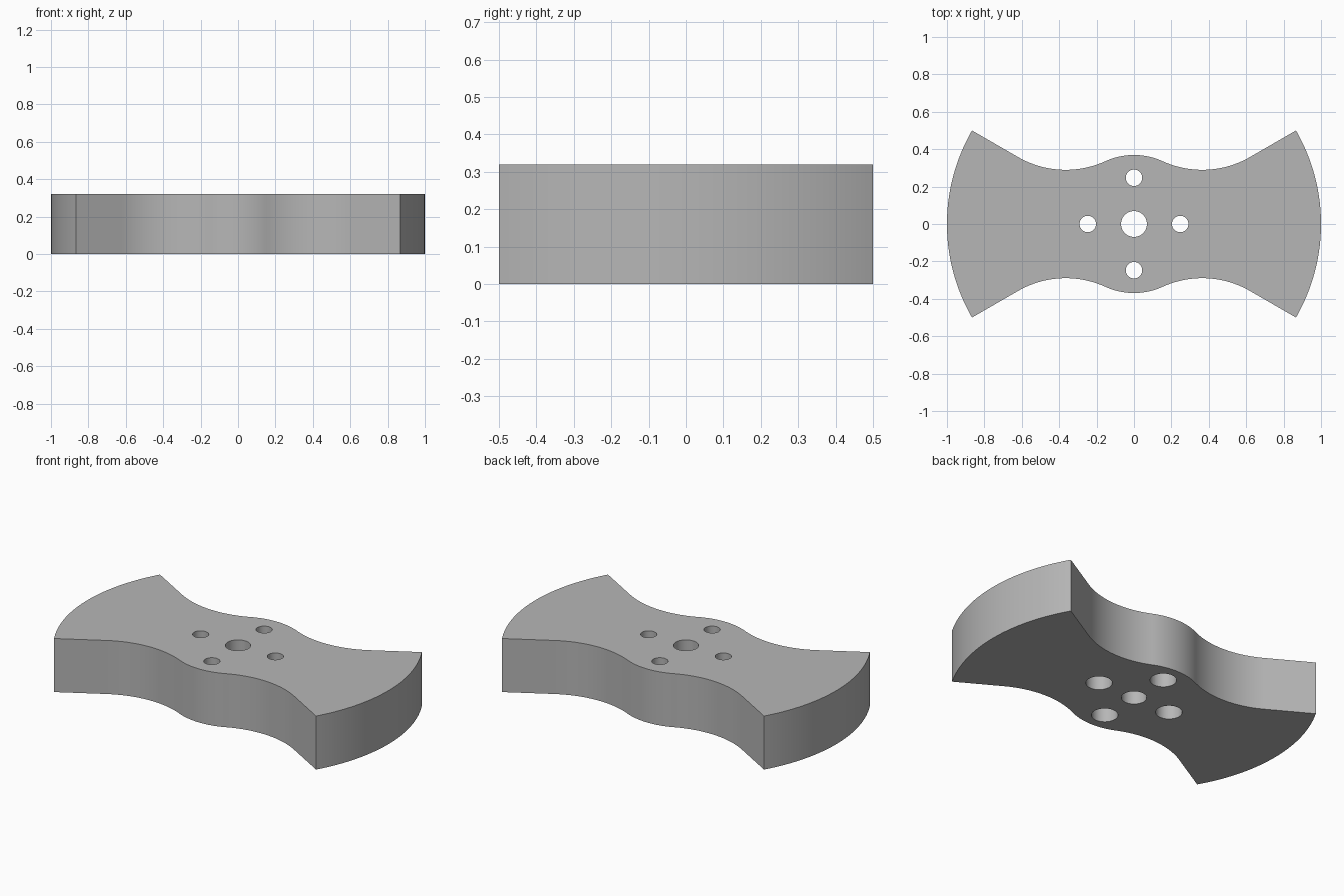
import bpy, bmesh
from math import sin, cos, asin, pi, radians

HEIGHT = 0.32
HUB_R, WAIST_R, TIP_R = 0.369, 0.51, 1.0
HALF_ANGLE = radians(30)
HOLE_OFFSET = 0.247

cube = bpy.data.objects.get("Cube")
if cube:
    bpy.data.objects.remove(cube, do_unlink=True)

grey = bpy.data.materials.new("plain grey")
grey.use_nodes = True
colour = (0.47, 0.47, 0.47, 1)
grey.diffuse_color = colour
grey.node_tree.nodes["Principled BSDF"].inputs["Base Color"].default_value = colour


def arc(cx, cy, r, start, end, steps):
    return [(cx + r * cos(start + (end - start) * i / steps),
             cy + r * sin(start + (end - start) * i / steps))
            for i in range(steps + 1)]


def prism(name, points, z0, z1):
    """Extrude a closed outline between two heights."""
    bm = bmesh.new()
    base = bm.faces.new([bm.verts.new((x, y, z0)) for x, y in points])
    top = bmesh.ops.extrude_face_region(bm, geom=[base], use_keep_orig=True)["geom"]
    bmesh.ops.translate(bm, vec=(0, 0, z1 - z0),
                        verts=[v for v in top if isinstance(v, bmesh.types.BMVert)])
    bmesh.ops.recalc_face_normals(bm, faces=bm.faces)
    mesh = bpy.data.meshes.new(name)
    bm.to_mesh(mesh)
    bm.free()
    obj = bpy.data.objects.new(name, mesh)
    mesh.materials.append(grey)
    bpy.context.collection.objects.link(obj)
    return obj


def drill(target, x, y, r, z0, z1):
    cutter = prism("hole_cutter", arc(x, y, r, 0, 2 * pi, 48)[:-1], z0, z1)
    cutter.hide_render = True
    mod = target.modifiers.new("hole", "BOOLEAN")
    mod.operation, mod.solver, mod.object = "DIFFERENCE", "EXACT", cutter
    bpy.context.view_layer.objects.active = target
    bpy.ops.object.modifier_apply(modifier=mod.name)
    bpy.data.objects.remove(cutter, do_unlink=True)


# One quarter of the outline: tip arc, straight flank, waist, hub
reach = HUB_R + WAIST_R
theta = HALF_ANGLE + asin(WAIST_R / reach)
wx, wy = reach * cos(theta), reach * sin(theta)
quarter = arc(0, 0, TIP_R, 0, HALF_ANGLE, 24)
quarter += arc(wx, wy, WAIST_R, HALF_ANGLE - pi / 2, theta - pi, 32)
quarter += arc(0, 0, HUB_R, theta, pi / 2, 12)[1:]

# Mirror the quarter across both axes
half = quarter + [(-x, y) for x, y in quarter[-2::-1]]
outline = half + [(x, -y) for x, y in half[-2:0:-1]]
plate = prism("double_ended_plate", outline, 0, HEIGHT)

# Central bore, then four screw holes with wide recesses underneath
drill(plate, 0, 0, 0.069, -0.1, HEIGHT + 0.1)
for i in range(4):
    x, y = HOLE_OFFSET * cos(i * pi / 2), HOLE_OFFSET * sin(i * pi / 2)
    drill(plate, x, y, 0.044, -0.1, HEIGHT + 0.1)
    drill(plate, x, y, 0.072, -0.1, HEIGHT / 2)

# Smooth curved walls, crisp rims
bpy.ops.object.select_all(action="DESELECT")
plate.select_set(True)
bpy.context.view_layer.objects.active = plate
bpy.ops.object.shade_smooth_by_angle(angle=radians(30))
